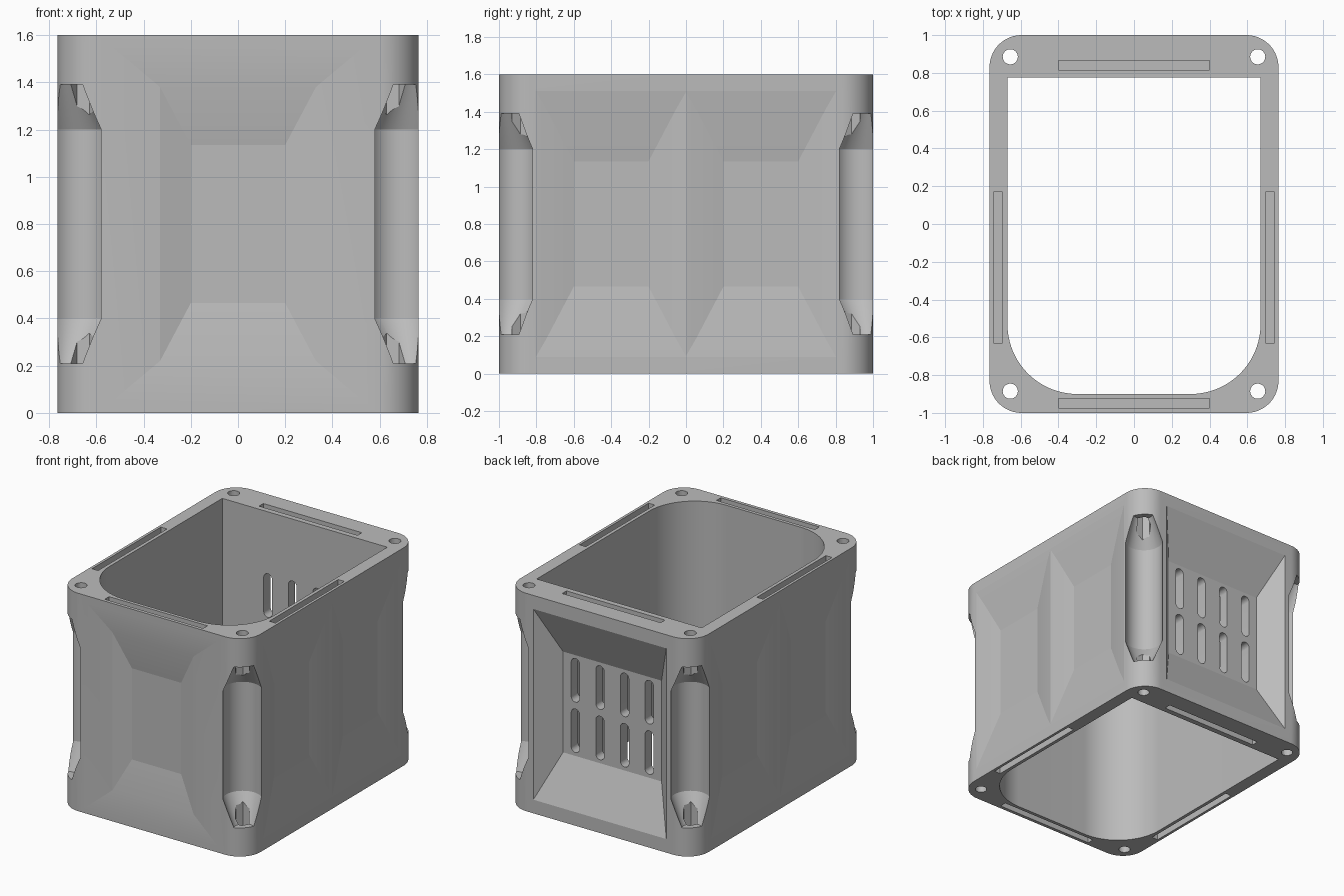
import bpy, bmesh, math
from mathutils import Vector, Matrix

cube = bpy.data.objects.get("Cube")
if cube:
    bpy.data.objects.remove(cube, do_unlink=True)

HALF_X, HALF_Y, HEIGHT = 0.765, 1.0, 1.6
MID = HEIGHT / 2

grey = bpy.data.materials.new("plain grey")
grey.use_nodes = True
colour = (0.5, 0.5, 0.5, 1)
grey.diffuse_color = colour
grey.node_tree.nodes["Principled BSDF"].inputs["Base Color"].default_value = colour


def loft(name, rings, turn=0.0):
    """Closed solid through rings of matching points, turned about z."""
    bm = bmesh.new()
    loops = [[bm.verts.new(p) for p in ring] for ring in rings]
    n = len(loops[0])
    for a, b in zip(loops, loops[1:]):
        for i in range(n):
            j = (i + 1) % n
            bm.faces.new((a[i], a[j], b[j], b[i]))
    bm.faces.new(loops[0][::-1])
    bm.faces.new(loops[-1])
    bmesh.ops.rotate(bm, verts=bm.verts, matrix=Matrix.Rotation(turn, 3, "Z"))
    bmesh.ops.recalc_face_normals(bm, faces=bm.faces)
    mesh = bpy.data.meshes.new(name)
    bm.to_mesh(mesh)
    bm.free()
    mesh.materials.append(grey)
    obj = bpy.data.objects.new(name, mesh)
    bpy.context.collection.objects.link(obj)
    return obj


def circle(x, y, r, z, n=72):
    return [Vector((x + r * math.cos(math.tau * i / n),
                    y + r * math.sin(math.tau * i / n), z)) for i in range(n)]


def rounded_rect(x0, x1, y0, y1, front_r, back_r, z, steps=24):
    corners = [(x1, y1, -1, -1, back_r), (x0, y1, 1, -1, back_r),
               (x0, y0, 1, 1, front_r), (x1, y0, -1, 1, front_r)]
    points = []
    for k, (x, y, sx, sy, r) in enumerate(corners):
        if r == 0:
            points.append(Vector((x, y, z)))
            continue
        for i in range(steps + 1):
            a = math.pi / 2 * (k + i / steps)
            points.append(Vector((x + sx * r + r * math.cos(a),
                                  y + sy * r + r * math.sin(a), z)))
    return points


def prism(name, ring, top):
    return loft(name, [ring, [Vector((p.x, p.y, top)) for p in ring]])


def box(name, x, y, z, sx, sy, sz):
    return prism(name, rounded_rect(x - sx / 2, x + sx / 2, y - sy / 2, y + sy / 2,
                                    0, 0, z - sz / 2), z + sz / 2)


def panel(name, face, centre, layers, turn):
    """Sloped recess; each layer is half width, half height, depth."""
    rings = []
    for w, h, depth in layers:
        rings.append([Vector((centre + sx * w, -face + depth, MID + sz * h))
                      for sx, sz in ((-1, -1), (1, -1), (1, 1), (-1, 1))])
    return loft(name, rings, turn)


# Outer shell
shell = prism("housing", rounded_rect(-HALF_X, HALF_X, -HALF_Y, HALF_Y,
                                      0.17, 0.17, 0), HEIGHT)
cutters = []

# Shallow sculpted panels on the front and both sides
quarter = math.pi / 2
front = [(0.58, 0.79, -0.003), (0.33, 0.58, 0.014), (0.2, 0.335, 0.055)]
cutters.append(panel("front_panel", HALF_Y, 0, front, 0))
side = [(0.42, 0.74, -0.003), (0.35, 0.62, 0.01), (0.2, 0.335, 0.05)]
for turn in (quarter, -quarter):
    for centre in (-0.4, 0.4):
        cutters.append(panel("side_panel", HALF_X, centre, side, turn))

# Deep vented recess in the back
back = [(0.56, 0.72, -0.02), (0.54, 0.7, 0), (0.4, 0.37, 0.145)]
cutters.append(panel("back_recess", HALF_Y, 0, back, math.pi))

# Main cavity, with rounded front corners and square back corners
cutters.append(prism("cavity", rounded_rect(-0.67, 0.67, -0.9, 0.775,
                                            0.37, 0, -0.1), HEIGHT + 0.1))

# Corner pockets with tapering ends, nut sockets and screw holes
for sx in (-1, 1):
    for sy in (-1, 1):
        rings = [circle(sx * x, sy * y, r, z) for x, y, r, z in
                 ((0.72, 0.955, 0.07, 0.21), (0.68, 0.918, 0.13, 0.4),
                  (0.68, 0.918, 0.13, 1.2), (0.72, 0.955, 0.07, 1.39))]
        cutters.append(loft("corner_pocket", rings))
        x, y = sx * 0.655, sy * 0.885
        for low in (0.15, 1.15):
            cutters.append(prism("nut_socket", circle(x, y, 0.052, low, 6), low + 0.3))
        cutters.append(prism("screw_hole", circle(x, y, 0.04, -0.1, 32), HEIGHT + 0.1))

# Seal slots in the top and bottom rims
for z in (0, HEIGHT):
    for y in (-0.95, 0.84):
        cutters.append(box("rim_slot", 0, y, z, 0.8, 0.05, 0.14))
    for x in (-0.72, 0.72):
        cutters.append(box("rim_slot", x, -0.23, z, 0.05, 0.8, 0.14))

# Rounded vent slots through the back wall
for x in (-0.3, -0.1, 0.1, 0.3):
    for z in (0.615, 0.985):
        outline = rounded_rect(x - 0.034, x + 0.034, z - 0.16, z + 0.16,
                               0.034, 0.034, 0, 8)
        rings = [[Vector((p.x, y, p.y)) for p in outline] for y in (0.7, 0.95)]
        cutters.append(loft("vent_slot", rings))

# Cut everything out and keep only the finished housing
for cutter in cutters:
    cutter.hide_render = True
    cut = shell.modifiers.new(cutter.name, "BOOLEAN")
    cut.operation = "DIFFERENCE"
    cut.solver = "EXACT"
    cut.object = cutter
graph = bpy.context.evaluated_depsgraph_get()
finished = bpy.data.meshes.new_from_object(shell.evaluated_get(graph))
shell.modifiers.clear()
shell.data = finished
for cutter in cutters:
    bpy.data.objects.remove(cutter, do_unlink=True)

# Smooth the round corners while panel creases stay crisp
bpy.ops.object.select_all(action="DESELECT")
shell.select_set(True)
bpy.context.view_layer.objects.active = shell
bpy.ops.object.shade_smooth_by_angle(angle=math.radians(6))
